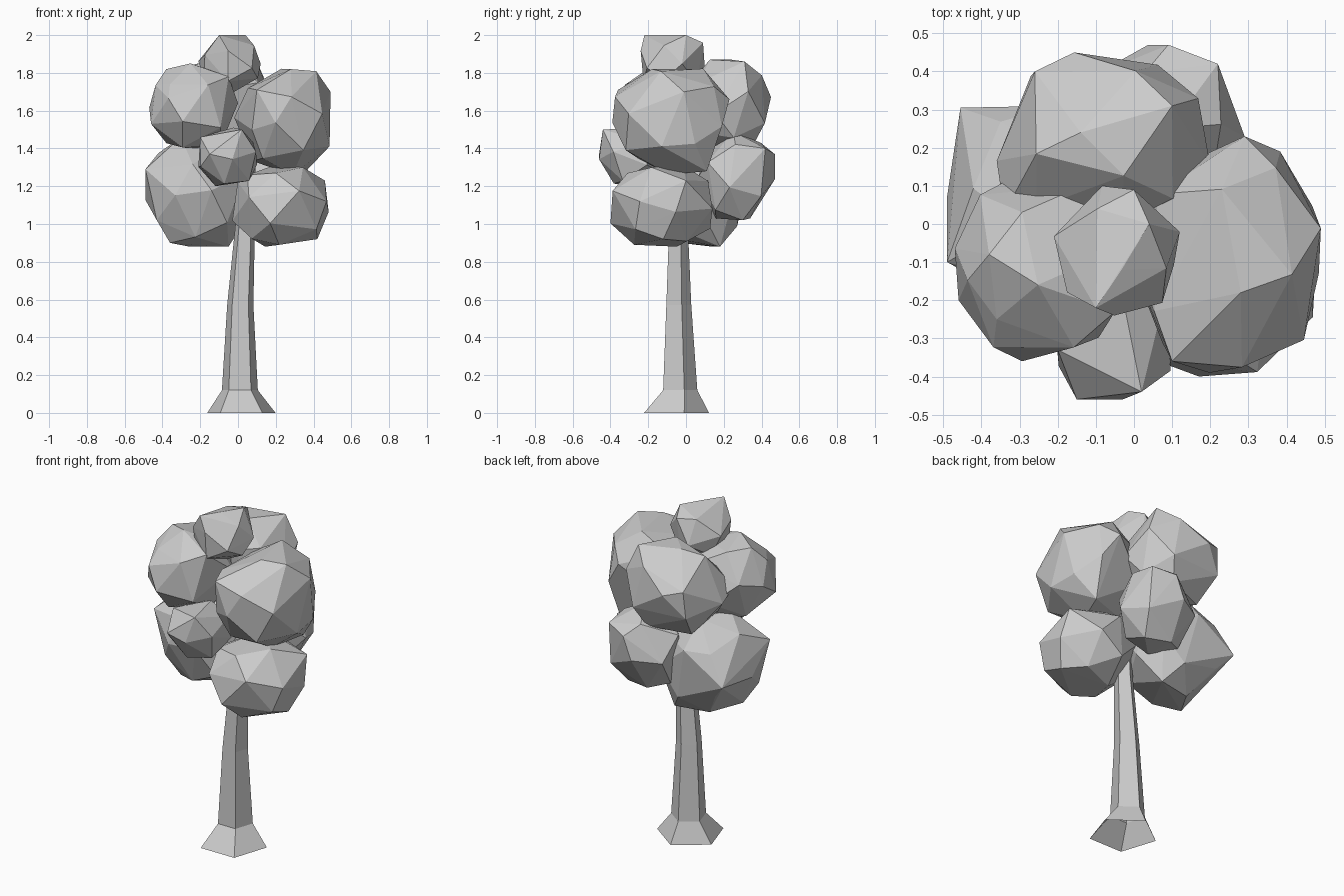
import bpy, bmesh, math, random
from mathutils import Vector, Euler

if "Cube" in bpy.data.objects:
    bpy.data.objects.remove(bpy.data.objects["Cube"])


def add_object(name, bm):
    bmesh.ops.recalc_face_normals(bm, faces=bm.faces[:])
    mesh = bpy.data.meshes.new(name)
    bm.to_mesh(mesh)
    bm.free()
    obj = bpy.data.objects.new(name, mesh)
    bpy.context.collection.objects.link(obj)
    return obj


def trunk(rings, sides=5):
    # tapered, slightly leaning pentagonal trunk with a flared, open foot
    bm = bmesh.new()
    loops = []
    for x, y, z, r in rings:
        angles = [math.radians(90 + 360 * i / sides) for i in range(sides)]
        loops.append([bm.verts.new((x + r * math.cos(a), y + r * math.sin(a), z)) for a in angles])
    for low, high in zip(loops, loops[1:]):
        for i in range(sides):
            j = (i + 1) % sides
            bm.faces.new((low[i], low[j], high[j], high[i]))
    add_object("trunk", bm)


def clump(name, low, high, corners, seed, count):
    # irregular faceted ball: hull of evenly spread points fitted to its bounds,
    # plus a few prominent corners that replace the points next to them
    rng = random.Random(seed)
    turn = Euler([rng.uniform(0, 6.28) for _ in range(3)]).to_matrix()
    pts = []
    for i in range(count):
        h = 1 - 2 * (i + 0.5) / count
        a = i * math.pi * (3 - math.sqrt(5))
        s = math.sqrt(1 - h * h)
        jitter = Vector([rng.uniform(-0.14, 0.14) for _ in range(3)])
        pts.append(turn @ (Vector((s * math.cos(a), s * math.sin(a), h)) + jitter).normalized())
    mn = [min(p[k] for p in pts) for k in range(3)]
    mx = [max(p[k] for p in pts) for k in range(3)]
    corners = [Vector(c) for c in corners]
    near = 0.22 * (high[2] - low[2])
    bm = bmesh.new()
    for p in pts:
        q = Vector([low[k] + (p[k] - mn[k]) / (mx[k] - mn[k]) * (high[k] - low[k]) for k in range(3)])
        if all((q - c).length > near for c in corners):
            bm.verts.new(q)
    for c in corners:
        bm.verts.new(c)
    hull = bmesh.ops.convex_hull(bm, input=bm.verts[:])
    inside = {g for g in hull["geom_interior"] if isinstance(g, bmesh.types.BMVert)}
    bmesh.ops.delete(bm, geom=list(inside), context="VERTS")
    add_object(name, bm)


trunk([
    (0.018, -0.068, 0.00, 0.19),
    (0.010, -0.040, 0.12, 0.10),
    (0.012, -0.045, 0.57, 0.073),
    (0.037, -0.045, 0.98, 0.055),
    (0.050, -0.030, 1.30, 0.045),
])

# foliage: name, lower bound, upper bound, prominent corners, point count
clumps = [
    ("crown_clump", (-0.21, -0.24, 1.69), (0.12, 0.10, 2.00),
     [(-0.10, -0.22, 2.0), (0.04, 0.0, 2.0), (0.0, 0.09, 1.96)], 16),
    ("upper_right_clump", (-0.02, -0.39, 1.26), (0.49, 0.22, 1.84),
     [(0.28, -0.18, 1.82), (0.29, 0.23, 1.66), (0.10, -0.36, 1.71), (0.36, 0.11, 1.28)], 22),
    ("upper_left_clump", (-0.47, -0.36, 1.40), (0.00, 0.15, 1.85),
     [(-0.38, -0.08, 1.82), (-0.46, -0.20, 1.53), (-0.36, -0.25, 1.74), (-0.05, -0.23, 1.78)], 20),
    ("upper_back_clump", (-0.36, 0.00, 1.37), (0.20, 0.45, 1.87),
     [(0.10, 0.31, 1.86), (-0.26, 0.40, 1.70), (-0.14, 0.24, 1.87), (-0.34, 0.03, 1.62)], 22),
    ("lower_left_clump", (-0.49, -0.21, 0.88), (0.06, 0.31, 1.46),
     [(-0.49, -0.10, 1.29), (-0.455, 0.305, 1.14), (-0.43, -0.08, 1.02),
      (-0.36, -0.03, 0.90), (-0.05, 0.18, 0.88)], 22),
    ("lower_right_clump", (-0.03, -0.40, 0.88), (0.48, 0.14, 1.31),
     [(0.20, -0.31, 1.27), (0.46, 0.0, 1.23), (0.42, -0.12, 0.92), (0.05, -0.26, 1.26)], 20),
    ("front_clump", (-0.21, -0.46, 1.20), (0.10, -0.12, 1.51),
     [(0.02, -0.44, 1.5), (-0.15, -0.46, 1.37), (-0.20, -0.33, 1.46)], 16),
    ("lower_back_clump", (-0.13, 0.06, 1.02), (0.29, 0.47, 1.49),
     [(0.09, 0.47, 1.37), (0.22, 0.42, 1.40), (0.02, 0.34, 1.03)], 18),
]
for seed, (name, low, high, corners, count) in enumerate(clumps):
    clump(name, low, high, corners, seed + 3, count)
